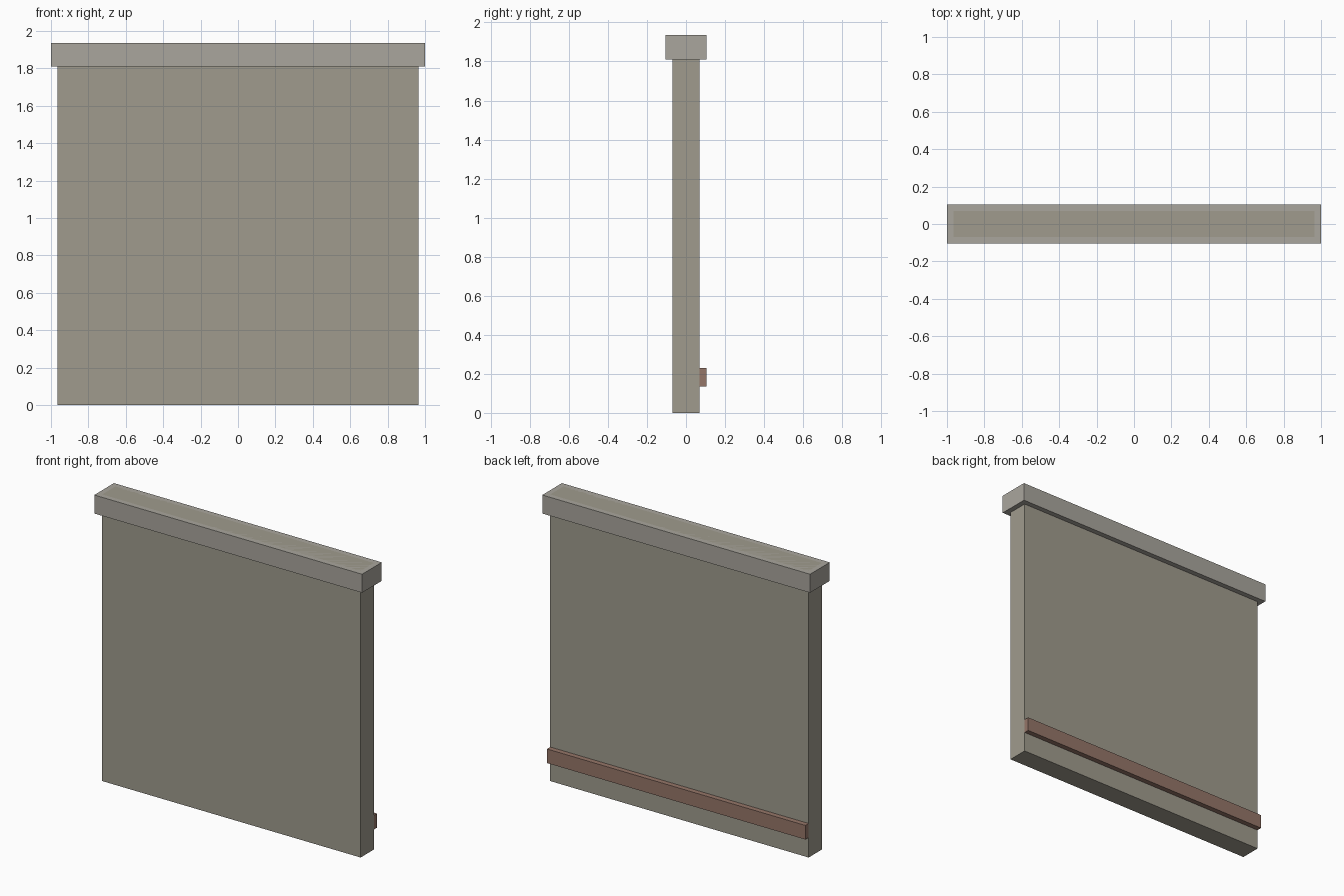
import bpy

if "Cube" in bpy.data.objects:
    bpy.data.objects.remove(bpy.data.objects["Cube"])


def material(name, color):
    m = bpy.data.materials.new(name)
    m.diffuse_color = (*color, 1.0)
    m.use_nodes = True
    m.node_tree.nodes["Principled BSDF"].inputs["Base Color"].default_value = m.diffuse_color
    return m


def box(name, x, y, z, mat):
    """Axis-aligned box from (min, max) ranges."""
    ranges = (x, y, z)
    bpy.ops.mesh.primitive_cube_add(size=1, location=[(a + b) / 2 for a, b in ranges])
    ob = bpy.context.object
    ob.name = name
    ob.scale = [b - a for a, b in ranges]
    bpy.ops.object.transform_apply(location=False, rotation=False, scale=True)
    ob.data.materials.append(mat)
    return ob


plaster = material("plaster", (0.35, 0.33, 0.27))
stone = material("stone", (0.40, 0.38, 0.34))
wood = material("painted_wood", (0.30, 0.18, 0.14))

# Wall panel, running up through the cap to its top
box("wall_panel", (-0.965, 0.965), (-0.07, 0.07), (0, 1.935), plaster)
# Overhanging cap
box("wall_cap", (-1, 1), (-0.105, 0.105), (1.81, 1.935), stone)
# Trim rail along the back
box("back_rail", (-0.965, 0.965), (0.07, 0.105), (0.135, 0.23), wood)
